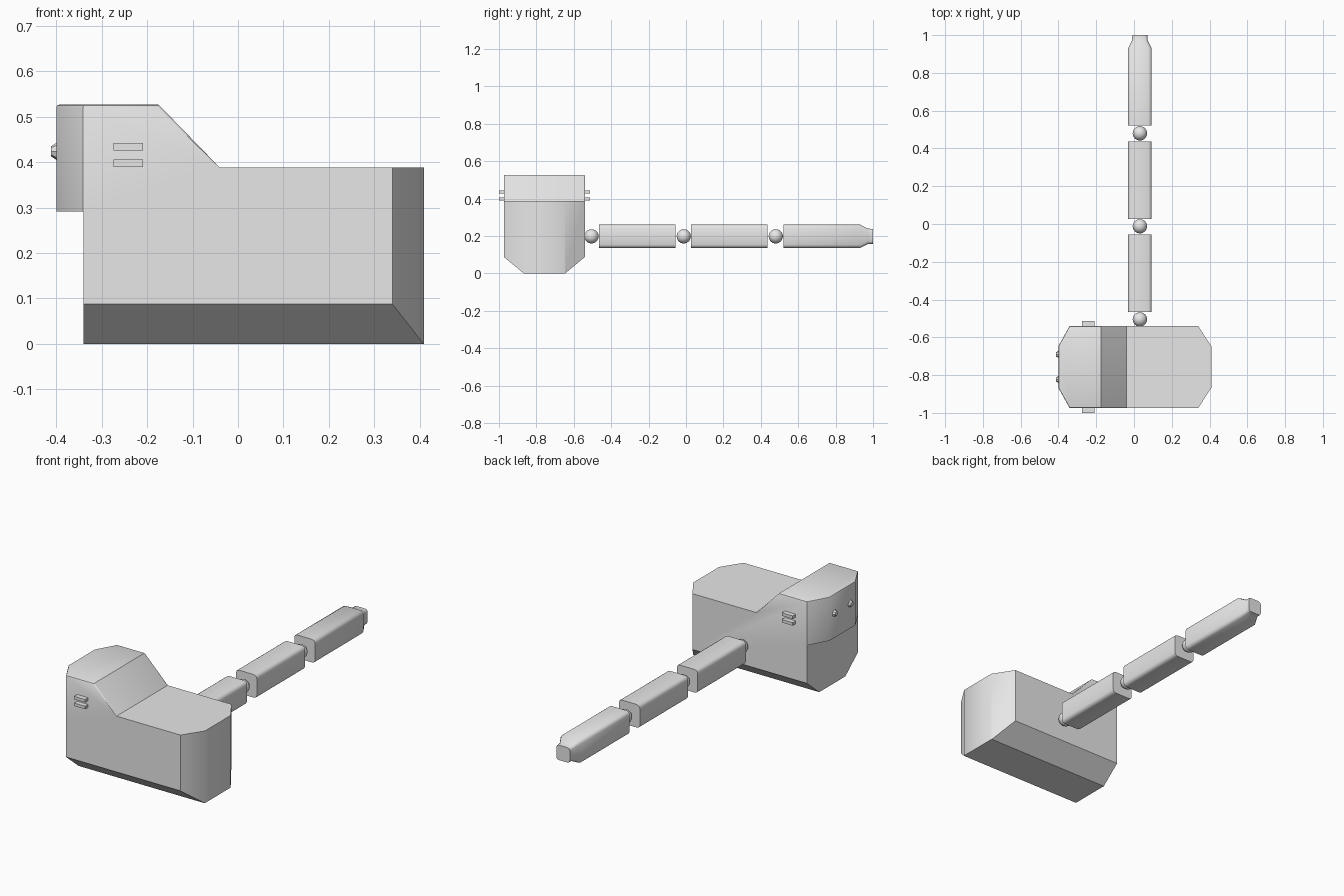
import bpy, bmesh, math
from mathutils import Vector, Matrix

if "Cube" in bpy.data.objects:
    bpy.data.objects.remove(bpy.data.objects["Cube"])

grey = bpy.data.materials.new("plain_grey")
grey.diffuse_color = (0.8, 0.8, 0.8, 1)
grey.use_nodes = True
grey.node_tree.nodes["Principled BSDF"].inputs["Base Color"].default_value = grey.diffuse_color
YC = -0.757           # middle of the hammer head
HX, HZ = 0.031, 0.198  # handle axis


def finish(bm, name, angle=35):
    bmesh.ops.recalc_face_normals(bm, faces=bm.faces[:])
    me = bpy.data.meshes.new(name)
    bm.to_mesh(me)
    bm.free()
    me.materials.append(grey)
    ob = bpy.data.objects.new(name, me)
    bpy.context.collection.objects.link(ob)
    bpy.ops.object.select_all(action='DESELECT')
    ob.select_set(True)
    bpy.context.view_layer.objects.active = ob
    bpy.ops.object.shade_smooth_by_angle(angle=math.radians(angle))
    return ob


def slice_off(bm, co, no):
    """Remove everything beyond a plane and cap the cut."""
    res = bmesh.ops.bisect_plane(bm, geom=bm.verts[:] + bm.edges[:] + bm.faces[:],
                                 dist=1e-5, plane_co=co, plane_no=no, clear_outer=True)
    edges = [e for e in bm.edges if e.is_boundary]
    bmesh.ops.edgeloop_fill(bm, edges=edges)


# Hammer head: side profile extruded across y, then corners sliced off
bm = bmesh.new()
profile = [(-.34, 0), (.41, 0), (.41, .388), (-.04, .388),
           (-.175, .527), (-.40, .527), (-.40, .292), (-.34, .292)]
half = 0.217
f = bm.faces.new([bm.verts.new((x, YC - half, z)) for x, z in profile])
ext = bmesh.ops.extrude_face_region(bm, geom=[f])
bmesh.ops.translate(bm, vec=(0, 2 * half, 0),
                    verts=[v for v in ext["geom"] if isinstance(v, bmesh.types.BMVert)])
bmesh.ops.recalc_face_normals(bm, faces=bm.faces[:])
for s in (-1, 1):
    slice_off(bm, (.34, YC + s * half, 0), Vector((.108, s * .07, 0)).normalized())
    slice_off(bm, (-.341, YC + s * half, 0), Vector((-.108, s * .06, 0)).normalized())
    slice_off(bm, (0, YC + s * half, .088), Vector((0, s * .088, -.106)).normalized())
bmesh.ops.recalc_face_normals(bm, faces=bm.faces[:])
# fine bevel around the raised end
rim = []
for e in bm.edges:
    if len(e.link_faces) == 2 and all(v.co.x < -.03 for v in e.verts):
        nz = sorted(fc.normal.z for fc in e.link_faces)
        if nz[1] > .5 and abs(nz[0]) < .1:
            rim.append(e)
bmesh.ops.bevel(bm, geom=rim, offset=.006, segments=2, profile=.5, affect='EDGES')
finish(bm, "hammer_head")


def box(name, x, y, z, sx, sy, sz):
    bm = bmesh.new()
    bmesh.ops.create_cube(bm, size=1, matrix=Matrix.Translation((x, y, z)) @
                          Matrix.Diagonal((sx, sy, sz, 1)))
    finish(bm, name)


# Side bars, two on each side
for s, side in ((-1, "front"), (1, "back")):
    for i, z in enumerate((.398, .434)):
        box(f"side_bar_{side}_{i}", -.242, YC + s * .22, z, .065, .046, .016)

# Two studs on the end
for i, y in enumerate((-.69, -.823)):
    bm = bmesh.new()
    for r1, r2, x0, x1 in ((.02, .011, -.398, -.412),):
        bmesh.ops.create_cone(bm, cap_ends=True, segments=8, radius1=r1, radius2=r2,
                              depth=x0 - x1, matrix=Matrix.Translation(((x0 + x1) / 2, y, .424)) @
                              Matrix.Rotation(-math.pi / 2, 4, 'Y'))
    finish(bm, f"end_stud_{i}")


def ring(bm, y, h, c):
    """Square section with cut corners, half width h, corner cut c."""
    pts = []
    for k in range(4):
        cx, cz = [(1, 1), (-1, 1), (-1, -1), (1, -1)][k]
        for j in range(3):
            a = math.pi / 2 * k + math.pi / 4 * j
            pts.append(bm.verts.new((HX + cx * (h - c) + c * math.cos(a), y,
                                     HZ + cz * (h - c) + c * math.sin(a))))
    return pts


def handle_part(name, sections):
    bm = bmesh.new()
    rings = [ring(bm, *s) for s in sections]
    for a, b in zip(rings, rings[1:]):
        for i in range(len(a)):
            j = (i + 1) % len(a)
            bm.faces.new((a[i], a[j], b[j], b[i]))
    bm.faces.new(rings[0])
    bm.faces.new(rings[-1])
    finish(bm, name, 50)


# Handle segments, the last with a narrowed tip
H, C = .062, .017
handle_part("handle_inner", [(-.465, H, C), (-.055, H, C)])
handle_part("handle_middle", [(.027, H, C), (.437, H, C)])
handle_part("handle_outer", [(.522, H, C), (.932, H, C), (.972, .041, .014), (1.0, .04, .014)])

# Ball joints
for i, y in enumerate((-.505, -.012, .48)):
    bm = bmesh.new()
    bmesh.ops.create_uvsphere(bm, u_segments=24, v_segments=14, radius=.038,
                              matrix=Matrix.Translation((HX, y, HZ)))
    finish(bm, f"ball_joint_{i}")
